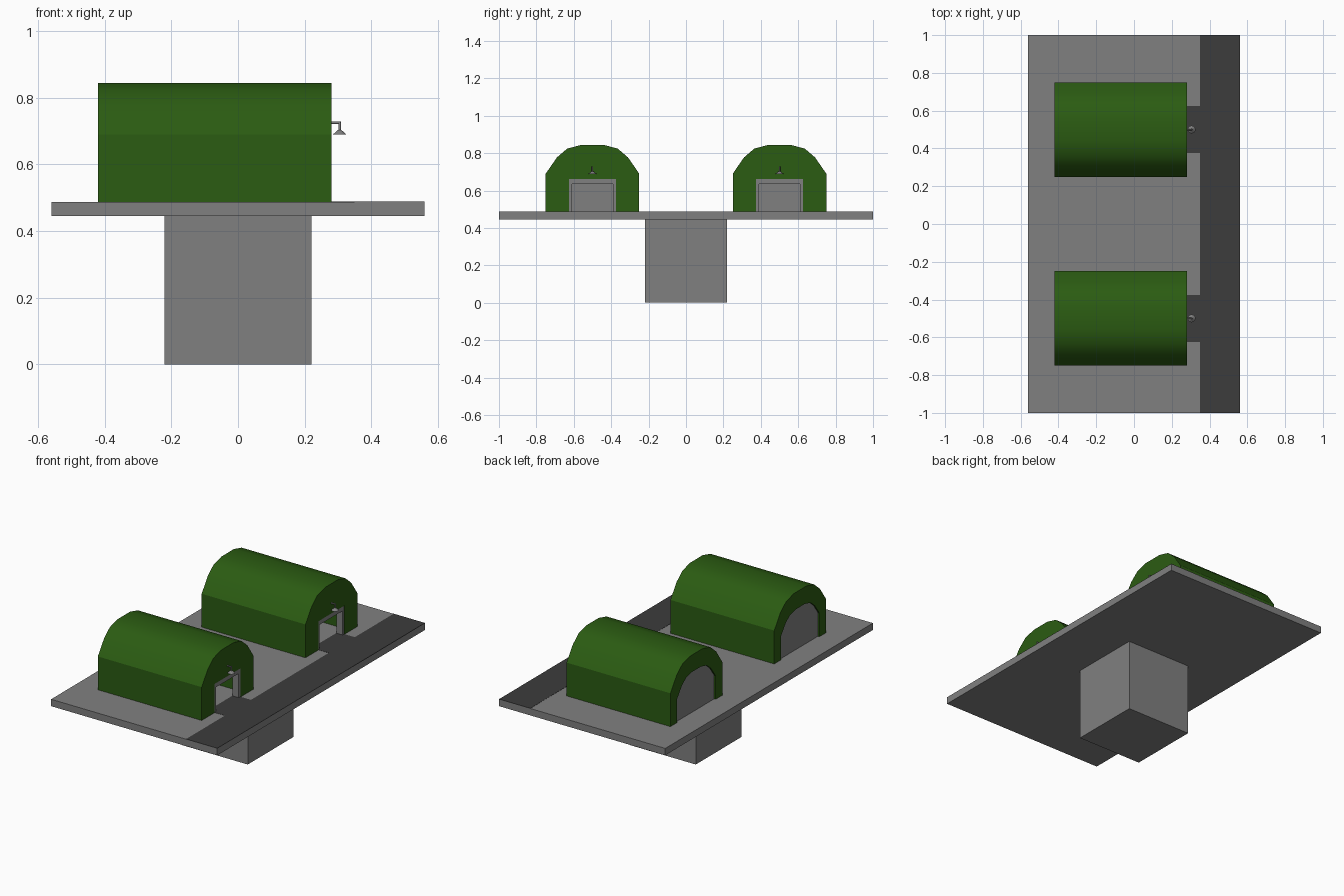
import bpy, bmesh, math

if "Cube" in bpy.data.objects:
    bpy.data.objects.remove(bpy.data.objects["Cube"])

def material(name, c):
    m = bpy.data.materials.new(name)
    m.diffuse_color = (*c, 1)
    m.use_nodes = True
    m.node_tree.nodes["Principled BSDF"].inputs["Base Color"].default_value = m.diffuse_color
    return m

GREY = material("concrete grey", (0.216, 0.216, 0.216))
DARK = material("asphalt dark grey", (0.045, 0.045, 0.045))
GREEN = material("dark green", (0.024, 0.106, 0.006))
FLOOR = 0.487

def finish(name, bm, mat, smooth=0):
    bmesh.ops.recalc_face_normals(bm, faces=bm.faces)
    me = bpy.data.meshes.new(name)
    bm.to_mesh(me)
    bm.free()
    me.materials.append(mat)
    ob = bpy.data.objects.new(name, me)
    bpy.context.collection.objects.link(ob)
    if smooth:
        bpy.ops.object.select_all(action='DESELECT')
        ob.select_set(True)
        bpy.context.view_layer.objects.active = ob
        bpy.ops.object.shade_smooth_by_angle(angle=math.radians(smooth))
    return ob

def box(name, x, y, z, mat):
    bm = bmesh.new()
    bmesh.ops.create_cube(bm, size=1)
    for v in bm.verts:
        v.co = [r[0] if c < 0 else r[1] for c, r in zip(v.co, (x, y, z))]
    return finish(name, bm, mat)

def extrude(name, profile, yc, x0, x1, mat, smooth=0):
    """Sweep a (y, height above slab) profile along x."""
    bm = bmesh.new()
    f = bm.faces.new([bm.verts.new((x0, yc + y, FLOOR + h)) for y, h in profile])
    r = bmesh.ops.extrude_face_region(bm, geom=[f])
    for v in r["geom"]:
        if isinstance(v, bmesh.types.BMVert):
            v.co.x = x1
    return finish(name, bm, mat, smooth)

def arch(sy=1, sz=1):
    half = [(0.25, 0), (0.25, 0.203), (0.19, 0.29), (0.135, 0.337), (0.06, 0.357)]
    pts = half + [(-y, h) for y, h in reversed(half)]
    return [(y * sy, h * sz) for y, h in pts]

def cone(name, loc, r1, r2, depth, mat, axis='Z'):
    bpy.ops.mesh.primitive_cone_add(vertices=12, radius1=r1, radius2=r2, depth=depth, location=loc,
                                    rotation=(0, math.pi / 2 if axis == 'X' else 0, 0))
    ob = bpy.context.object
    ob.name = name
    ob.data.materials.append(mat)
    bpy.ops.object.shade_smooth_by_angle(angle=math.radians(40))

# Pedestal, slab and road
box("pedestal", (-0.22, 0.22), (-0.22, 0.22), (0, 0.446), GREY)
box("slab", (-0.56, 0.56), (-1, 1), (0.445, FLOOR), GREY)
box("road", (0.35, 0.56), (-1, 1), (FLOOR - 0.002, FLOOR + 0.001), DARK)

inner = arch(0.74, 0.71)
for side, yc in (("left", -0.5), ("right", 0.5)):
    # Hollow arched shell, with a thicker front wall around the doorway
    extrude(side + "_shelter_shell", arch() + inner[::-1], yc, -0.42, 0.24, GREEN, 33)
    door = [(-0.125, 0), (-0.125, 0.175), (0.125, 0.175), (0.125, 0)]
    extrude(side + "_shelter_front", arch() + door, yc, 0.24, 0.28, GREEN, 33)
    # Grey back wall, set slightly in
    extrude(side + "_back_wall", inner, yc, -0.41, -0.39, GREY)
    # Door frame lining the opening
    lining = [(0.126, 0), (0.126, 0.176), (-0.126, 0.176), (-0.126, 0),
              (-0.11, 0), (-0.11, 0.148), (0.11, 0.148), (0.11, 0)]
    extrude(side + "_door_frame", lining, yc, 0.236, 0.278, GREY)
    # Driveway
    box(side + "_driveway", (0.235, 0.351), (yc - 0.125, yc + 0.125),
        (FLOOR - 0.002, FLOOR + 0.001), DARK)
    # Lamp over the door
    cone(side + "_lamp_arm", (0.29, yc, 0.725), 0.004, 0.004, 0.034, GREY, 'X')
    cone(side + "_lamp_stem", (0.305, yc, 0.714), 0.004, 0.004, 0.028, GREY)
    cone(side + "_lamp_shade", (0.305, yc, 0.696), 0.021, 0.005, 0.014, GREY)
